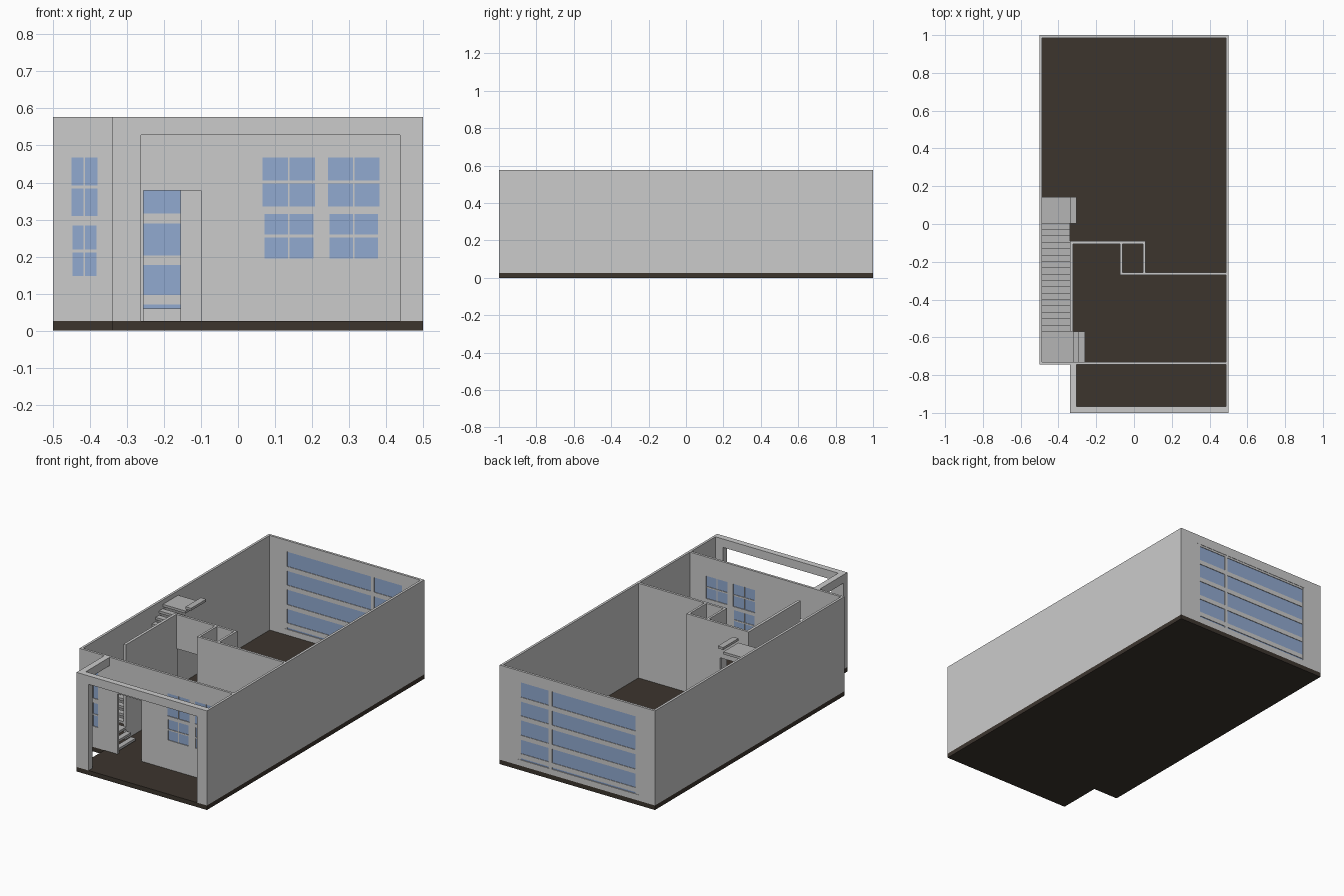
import bpy, bmesh

if "Cube" in bpy.data.objects:
    bpy.data.objects.remove(bpy.data.objects["Cube"])


def material(name, rgb):
    m = bpy.data.materials.new(name)
    m.diffuse_color = (*rgb, 1)
    m.use_nodes = True
    m.node_tree.nodes["Principled BSDF"].inputs["Base Color"].default_value = m.diffuse_color
    return m


WALL = material("light_grey_wall", (0.6, 0.6, 0.6))
STAIR = material("mid_grey_stair", (0.46, 0.46, 0.46))
FLOOR = material("dark_brown_floor", (0.045, 0.035, 0.027))
GLASS = material("blue_glass", (0.285, 0.4, 0.63))

BASE, TOP, T = 0.026, 0.577, 0.014   # floor level, wall top, wall thickness


def finish(name, bm, mat):
    bmesh.ops.recalc_face_normals(bm, faces=bm.faces)
    me = bpy.data.meshes.new(name)
    bm.to_mesh(me)
    bm.free()
    me.materials.append(mat)
    ob = bpy.data.objects.new(name, me)
    bpy.context.collection.objects.link(ob)
    return ob


def boxes(name, mat, *extents):
    """One object from boxes given as (x0, x1, y0, y1, z0, z1)."""
    bm = bmesh.new()
    for x0, x1, y0, y1, z0, z1 in extents:
        vs = bmesh.ops.create_cube(bm, size=1)["verts"]
        for v in vs:
            v.co = (x1 if v.co.x > 0 else x0,
                    y1 if v.co.y > 0 else y0,
                    z1 if v.co.z > 0 else z0)
    return finish(name, bm, mat)


def wall_x(name, x0, x1, y0, y1, openings=()):
    """Wall running along x, with rectangular openings (x0, x1, z0, z1)."""
    xs = sorted({x0, x1, *[o[0] for o in openings], *[o[1] for o in openings]})
    zs = sorted({BASE, TOP, *[o[2] for o in openings], *[o[3] for o in openings]})
    bm = bmesh.new()
    for a, b in zip(xs, xs[1:]):
        for c, d in zip(zs, zs[1:]):
            mx, mz = (a + b) / 2, (c + d) / 2
            if any(o[0] < mx < o[1] and o[2] < mz < o[3] for o in openings):
                continue
            bm.faces.new([bm.verts.new((x, y0, z)) for x, z in
                          ((a, c), (b, c), (b, d), (a, d))])
    bmesh.ops.remove_doubles(bm, verts=bm.verts, dist=1e-5)
    ext = bmesh.ops.extrude_face_region(bm, geom=bm.faces[:])["geom"]
    moved = [g for g in ext if isinstance(g, bmesh.types.BMVert)]
    bmesh.ops.translate(bm, verts=moved, vec=(0, y1 - y0, 0))
    return finish(name, bm, WALL)


# Floor slab with the front left corner left out
bm = bmesh.new()
outline = [(-0.34, -1), (0.5, -1), (0.5, 1), (-0.5, 1), (-0.5, -0.745), (-0.34, -0.745)]
face = bm.faces.new([bm.verts.new((x, y, 0)) for x, y in outline])
ext = bmesh.ops.extrude_face_region(bm, geom=[face])["geom"]
bmesh.ops.translate(bm, verts=[g for g in ext if isinstance(g, bmesh.types.BMVert)],
                    vec=(0, 0, BASE))
finish("floor_slab", bm, FLOOR)

# Outer side walls
boxes("right_wall", WALL, (0.5 - T, 0.5, -1, 1, BASE, TOP))
boxes("left_wall", WALL, (-0.5, -0.5 + T, -0.745, 1, BASE, TOP))

# Back wall with its large window
BACK = (-0.395, 0.385, 0.06, 0.523)
wall_x("back_wall", -0.5 + T, 0.5 - T, 1 - T, 1, [BACK])
bx0, bx1, bz0, bz1 = BACK
boxes("back_window_glass", GLASS, (bx0, bx1, 0.991, 0.995, bz0, bz1))
bars = [(bx0, bx1, 0.988, 0.998, z - 0.013, z + 0.013) for z in (0.083, 0.19, 0.303, 0.412)]
bars += [(bx0, bx1, 0.988, 0.998, bz1 - 0.012, bz1)]
bars += [(x - 0.01, x + 0.01, 0.987, 0.999, bz0, bz1)
         for x in (bx0 + 0.01, 0.175, bx1 - 0.01)]
boxes("back_window_bars", WALL, *bars)

# Front wall with doorway and windows
WINDOWS = [(-0.45, -0.38, 0.31, 0.467), (-0.447, -0.382, 0.147, 0.284),
           (0.066, 0.208, 0.335, 0.467), (0.243, 0.382, 0.335, 0.467),
           (0.071, 0.204, 0.195, 0.315), (0.247, 0.378, 0.195, 0.315)]
DOOR = (-0.255, -0.1, BASE, 0.378)
FY = -0.745
wall_x("front_wall", -0.5 + T, 0.5 - T, FY, FY + T, WINDOWS + [DOOR])
glass, bars = [], []
for x0, x1, z0, z1 in WINDOWS:
    mx, mz = (x0 + x1) / 2, (z0 + z1) / 2
    glass.append((x0, x1, FY + 0.004, FY + 0.010, z0, z1))
    bars.append((mx - 0.002, mx + 0.002, FY + 0.001, FY + 0.013, z0, z1))
    bars.append((x0, x1, FY + 0.001, FY + 0.013, mz - 0.004, mz + 0.004))
boxes("front_window_glass", GLASS, *glass)
boxes("front_window_bars", WALL, *bars)

# Porch: front frame and side beam
wall_x("porch_front_frame", -0.34, 0.5 - T, -1, -0.965, [(-0.262, 0.437, BASE, 0.528)])
boxes("porch_side_beam", WALL, (-0.34, -0.305, -0.965, FY, 0.528, TOP))

# Inner partitions and the small shaft
wall_x("hall_partition", -0.34, 0.06, -0.105, -0.091, [(-0.322, -0.155, BASE, 0.378)])
wall_x("room_partition", -0.075, 0.5 - T, -0.27, -0.256)
boxes("stair_side_wall", WALL, (-0.34, -0.324, -0.57, -0.105, BASE, TOP))
boxes("shaft_walls", WALL, (-0.075, -0.062, -0.256, -0.105, BASE, TOP),
      (0.047, 0.06, -0.256, -0.105, BASE, TOP))

# Stairs: two entry steps, landing, straight flight, upper landing, last step
RISE, N = 0.025, 17
sx0, sx1, ya, yb = -0.486, -0.34, -0.57, 0.003


def tread(x0, x1, y0, y1, level):
    z = BASE + RISE * level
    return (x0, x1, y0, y1, z - 0.014, z)


steps = [tread(-0.29, -0.26, -0.731, ya, 1), tread(-0.32, -0.29, -0.731, ya, 2),
         tread(sx0, -0.32, -0.731, ya, 3)]
depth = (yb - ya) / N
steps += [tread(sx0, sx1, ya + i * depth, ya + (i + 1) * depth, 4 + i) for i in range(N)]
steps += [tread(sx0, sx1, yb, 0.143, 4 + N), tread(sx1, -0.305, yb, 0.143, 5 + N)]
boxes("staircase", STAIR, *steps)
